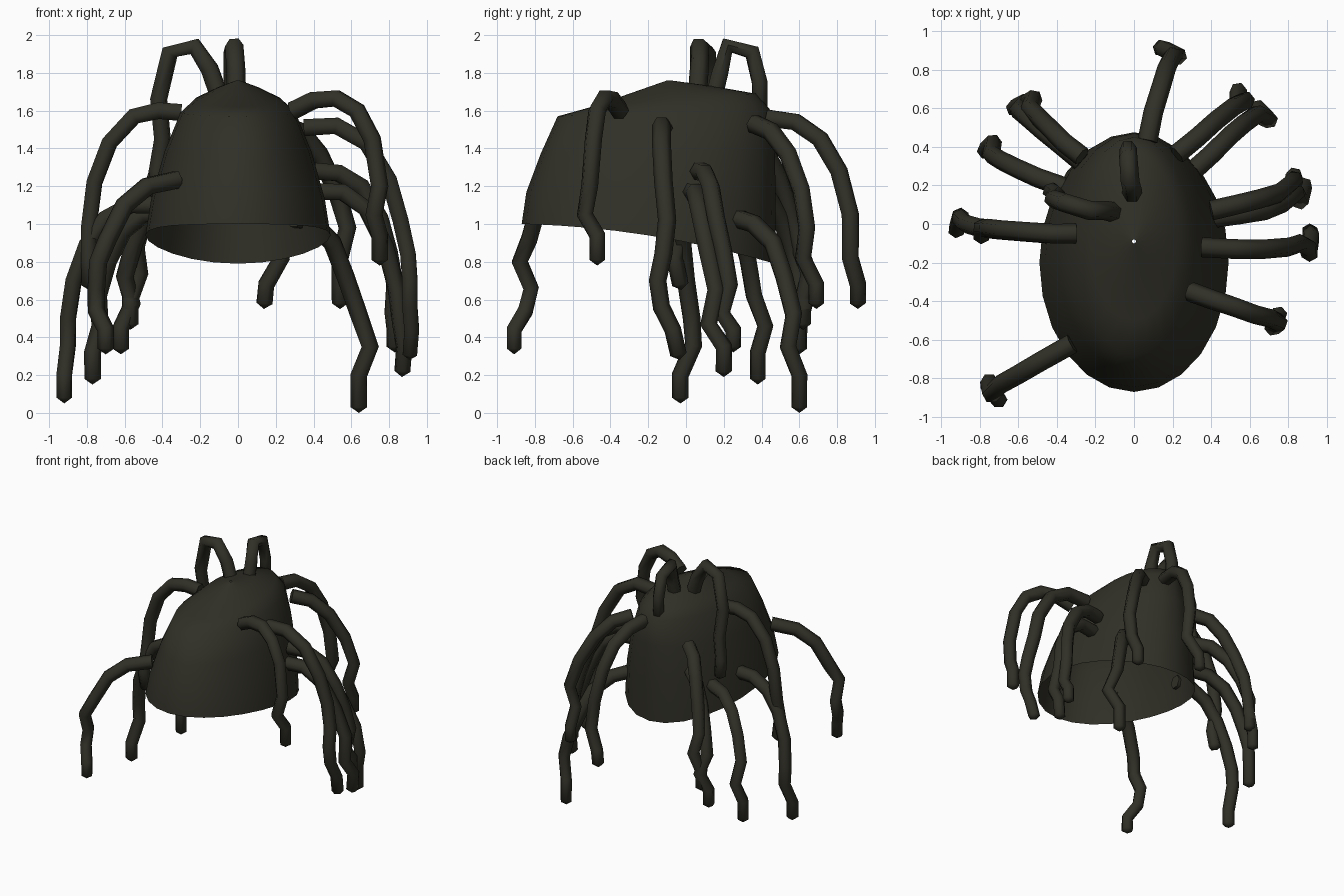
import bpy, bmesh, math
from mathutils import Vector

mat = bpy.data.materials.new("dark olive brown")
mat.diffuse_color = (0.030, 0.029, 0.020, 1)


def finish(bm, name, angle):
    bmesh.ops.recalc_face_normals(bm, faces=bm.faces[:])
    me = bpy.data.meshes.new(name)
    bm.to_mesh(me)
    bm.free()
    ob = bpy.data.objects.new(name, me)
    bpy.context.collection.objects.link(ob)
    me.materials.append(mat)
    bpy.ops.object.select_all(action='DESELECT')
    ob.select_set(True)
    bpy.context.view_layer.objects.active = ob
    bpy.ops.object.shade_smooth_by_angle(angle=math.radians(angle))
    return ob


def skin(bm, rings):
    n = len(rings[0])
    for a, b in zip(rings, rings[1:]):
        for i in range(n):
            j = (i + 1) % n
            bm.faces.new((a[i], a[j], b[j], b[i]))


# Open cap: each ring is front y, front z, back y, back z, half width, side z
CAP = [(-.87, 1.00, .47, .79, .49, .94),
       (-.845, 1.17, .475, 1.12, .46, 1.13),
       (-.77, 1.37, .47, 1.40, .39, 1.38),
       (-.68, 1.57, .45, 1.60, .305, 1.59),
       (-.50, 1.62, .37, 1.69, .23, 1.66),
       (-.30, 1.69, .14, 1.73, .11, 1.72),
       (-.10, 1.76, -.08, 1.76, .01, 1.76)]
bm = bmesh.new()
rings = []
N = 24
for yf, zf, yb, zb, w, zs in CAP:
    ring = []
    for i in range(N):
        a = 2 * math.pi * i / N
        s = math.sin(a)
        z = zs + (zb - zf) / 2 * s + ((zf + zb) / 2 - zs) * s * s
        ring.append(bm.verts.new((w * math.cos(a), (yf + yb) / 2 + (yb - yf) / 2 * s, z)))
    rings.append(ring)
skin(bm, rings)
finish(bm, "hair_cap", 70)


# Hanging locks: six-sided tubes swept along a path, with a pointed tip
def tube(name, pts, r0=.052, r1=.044, sides=6):
    pts = [Vector(p) for p in pts]
    bm = bmesh.new()
    rings = []
    u = None
    last = len(pts) - 1
    for k, p in enumerate(pts):
        t = (pts[min(k + 1, last)] - pts[max(k - 1, 0)]).normalized()
        if u is None:
            u = t.cross(Vector((0, 0, 1)))
            if u.length < .1:
                u = Vector((1, 0, 0))
        u = (u - t * u.dot(t)).normalized()
        v = t.cross(u)
        r = r0 + (r1 - r0) * k / last
        rings.append([bm.verts.new(p + r * (math.cos(a) * u + math.sin(a) * v))
                      for a in (2 * math.pi * i / sides for i in range(sides))])
    skin(bm, rings)
    bm.faces.new(list(reversed(rings[0])))
    tip = bm.verts.new(pts[-1] + (pts[-1] - pts[-2]).normalized() * .03)
    for i in range(sides):
        bm.faces.new((rings[-1][i], rings[-1][(i + 1) % sides], tip))
    finish(bm, name, 65)


# Right-hand locks
tube("right_front_lock", [(.29, -.35, 1.60), (.40, -.39, 1.655), (.52, -.43, 1.665), (.63, -.47, 1.60),
     (.71, -.49, 1.45), (.75, -.51, 1.2), (.72, -.535, 1.05), (.75, -.47, .94), (.75, -.47, .81)])
tube("right_middle_lock", [(.35, -.12, 1.51), (.52, -.13, 1.52), (.68, -.13, 1.43), (.80, -.12, 1.23),
     (.86, -.10, 1.02), (.90, -.12, .84), (.91, -.15, .70), (.91, -.13, .56), (.92, -.07, .44), (.91, -.04, .31)])
tube("right_rear_lock_upper", [(.40, .07, 1.28), (.53, .10, 1.27), (.65, .13, 1.20), (.75, .16, 1.03),
     (.80, .20, .85), (.83, .23, .68), (.82, .19, .53), (.83, .25, .44), (.83, .25, .35)])
tube("right_rear_lock_lower", [(.40, .03, 1.17), (.55, .05, 1.17), (.68, .07, 1.08), (.78, .11, .88),
     (.84, .16, .65), (.86, .12, .47), (.88, .20, .35), (.87, .20, .22)])
tube("back_right_lock_upper", [(.22, .36, 1.53), (.33, .45, 1.49), (.43, .54, 1.37), (.52, .61, 1.18),
     (.58, .64, .98), (.54, .62, .82), (.54, .69, .68), (.54, .69, .58)])
tube("back_right_lock_lower", [(.30, .27, 1.03), (.40, .36, 1.0), (.50, .46, .90), (.57, .52, .72),
     (.64, .57, .52), (.70, .54, .35), (.64, .60, .20), (.64, .60, .03)])

# Back lock
tube("back_lock", [(.07, .43, 1.56), (.10, .58, 1.54), (.14, .71, 1.45), (.17, .81, 1.28),
     (.20, .87, 1.05), (.23, .87, .82), (.15, .91, .68), (.14, .91, .58)])

# Left-hand locks
tube("left_front_lock", [(-.32, -.62, 1.235), (-.48, -.71, 1.20), (-.60, -.78, 1.10), (-.69, -.83, .92),
     (-.74, -.88, .80), (-.75, -.82, .66), (-.75, -.85, .54), (-.70, -.91, .44), (-.70, -.91, .34)])
tube("left_upper_lock", [(-.30, -.05, 1.59), (-.42, -.05, 1.60), (-.55, -.04, 1.57), (-.68, -.03, 1.43),
     (-.76, -.02, 1.22), (-.79, -.02, .98), (-.79, -.06, .82), (-.79, -.03, .68)])
tube("left_middle_lock", [(-.43, -.05, 1.10), (-.57, -.04, 1.10), (-.70, -.03, 1.03), (-.80, -.02, .89),
     (-.87, .0, .70), (-.90, .03, .50), (-.90, .04, .36), (-.92, -.03, .2), (-.92, -.03, .08)])
tube("left_rear_lock", [(-.36, .19, 1.07), (-.50, .24, 1.05), (-.61, .29, .96), (-.69, .33, .80),
     (-.74, .36, .62), (-.73, .42, .46), (-.77, .38, .32), (-.77, .38, .18)])
tube("back_left_lock_lower", [(-.27, .32, 1.20), (-.38, .41, 1.17), (-.48, .49, 1.06), (-.55, .55, .90),
     (-.60, .59, .72), (-.56, .63, .58), (-.62, .60, .45), (-.62, .60, .34)])
tube("back_left_lock_upper", [(-.27, .35, 1.42), (-.36, .42, 1.38), (-.43, .49, 1.25), (-.49, .55, 1.07),
     (-.54, .60, .88), (-.52, .65, .74), (-.57, .62, .60), (-.57, .62, .47)])

# Curled locks on the crown
tube("crown_side_lock", [(-.10, .06, 1.68), (-.15, .07, 1.82), (-.23, .07, 1.94), (-.36, .11, 1.91),
     (-.42, .13, 1.66), (-.40, .15, 1.45), (-.43, .17, 1.28), (-.42, .17, 1.15)])
tube("crown_back_lock", [(-.01, .15, 1.68), (-.01, .18, 1.80), (-.02, .22, 1.945), (-.03, .35, 1.91),
     (-.03, .39, 1.75), (-.03, .39, 1.62)])
